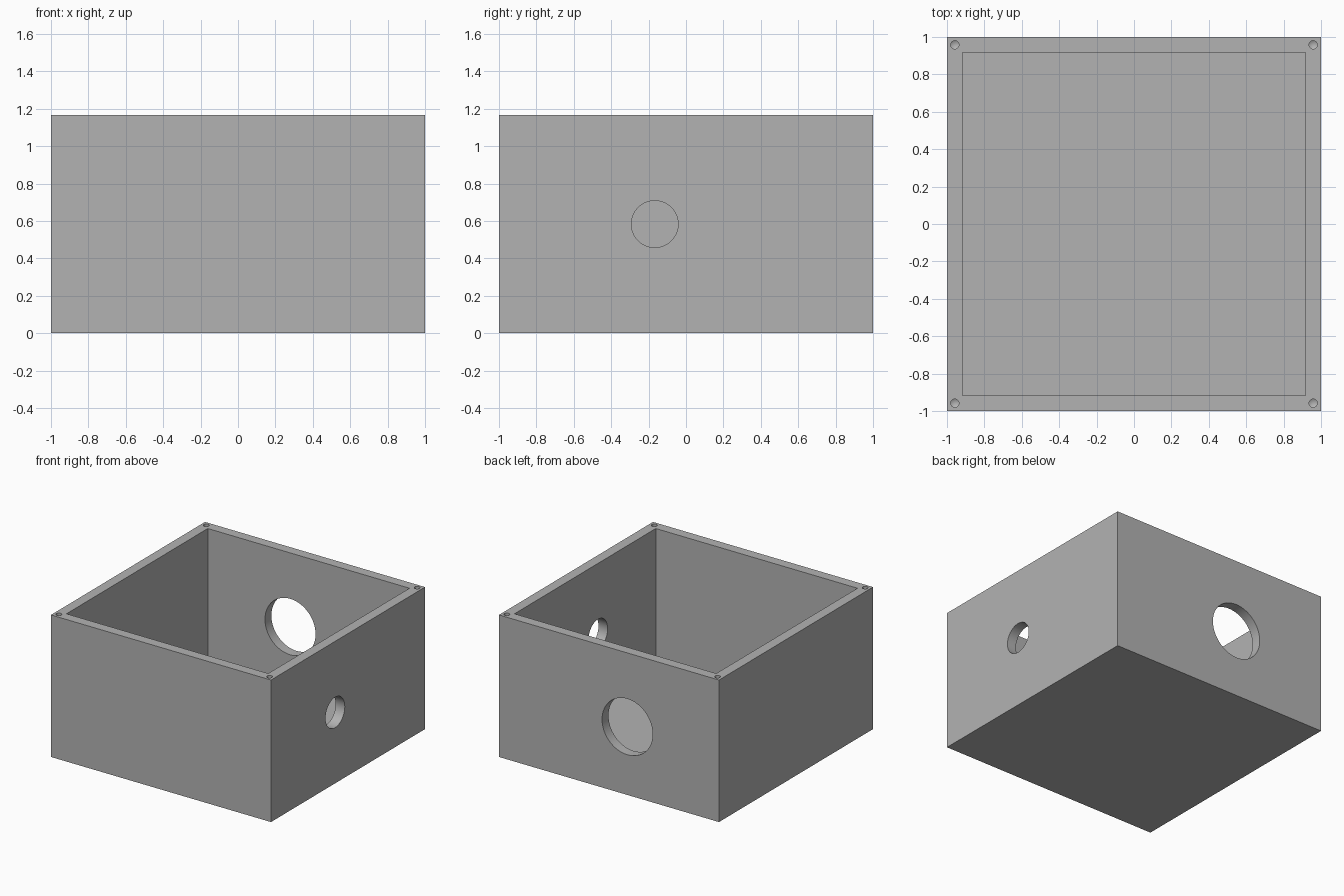
import bpy
from math import pi, radians
from mathutils import Vector

if "Cube" in bpy.data.objects:
    bpy.data.objects.remove(bpy.data.objects["Cube"], do_unlink=True)

HEIGHT = 1.167
WALL = 0.083

grey = bpy.data.materials.new("plain_grey")
grey.use_nodes = True
colour = (0.45, 0.45, 0.45, 1)
grey.diffuse_color = colour
grey.node_tree.nodes["Principled BSDF"].inputs["Base Color"].default_value = colour


def block(name, low, high):
    low, high = Vector(low), Vector(high)
    bpy.ops.mesh.primitive_cube_add(size=1, location=(low + high) / 2)
    ob = bpy.context.object
    ob.name = name
    ob.scale = high - low
    bpy.ops.object.transform_apply(location=True, rotation=True, scale=True)
    ob.data.materials.append(grey)
    return ob


def rod(name, radius, depth, location, rotation=(0, 0, 0), sides=64):
    bpy.ops.mesh.primitive_cylinder_add(vertices=sides, radius=radius, depth=depth,
                                        location=location, rotation=rotation)
    ob = bpy.context.object
    ob.name = name
    ob.data.materials.append(grey)
    return ob


def cut(target, cutter):
    mod = target.modifiers.new(cutter.name, 'BOOLEAN')
    mod.operation = 'DIFFERENCE'
    mod.solver = 'EXACT'
    mod.object = cutter
    bpy.context.view_layer.objects.active = target
    bpy.ops.object.modifier_apply(modifier=mod.name)
    bpy.data.objects.remove(cutter, do_unlink=True)


# Open-topped box with a floor
box = block("box_body", (-1, -1, 0), (1, 1, HEIGHT))
inner = 1 - WALL
cut(box, block("cavity", (-inner, -inner, WALL), (inner, inner, HEIGHT + 0.2)))

# Round openings in the side and back walls
cut(box, rod("side_hole", 0.125, 0.3, (0.96, -0.167, 0.583), (0, pi / 2, 0)))
cut(box, rod("back_hole", 0.23, 0.3, (-0.167, 0.96, 0.56), (pi / 2, 0, 0)))

# Blind screw holes with drilled cone tips in the rim corners
for sx in (-1, 1):
    for sy in (-1, 1):
        screw = rod("screw_hole", 0.022, 0.4, (sx * 0.958, sy * 0.958, HEIGHT), sides=32)
        bottom = [v for v in screw.data.vertices if v.co.z < 0]
        tip = 0.013
        bpy.ops.object.mode_set(mode='EDIT')
        bpy.ops.mesh.select_all(action='DESELECT')
        bpy.ops.object.mode_set(mode='OBJECT')
        for face in screw.data.polygons:
            face.select = face.normal.z < -0.9
        bpy.ops.object.mode_set(mode='EDIT')
        bpy.ops.mesh.select_mode(type='FACE')
        bpy.ops.mesh.poke(offset=tip)
        bpy.ops.object.mode_set(mode='OBJECT')
        cut(box, screw)

# Smooth hole walls, sharp box edges
bpy.ops.object.select_all(action='DESELECT')
box.select_set(True)
bpy.context.view_layer.objects.active = box
bpy.ops.object.shade_smooth_by_angle(angle=radians(30))
